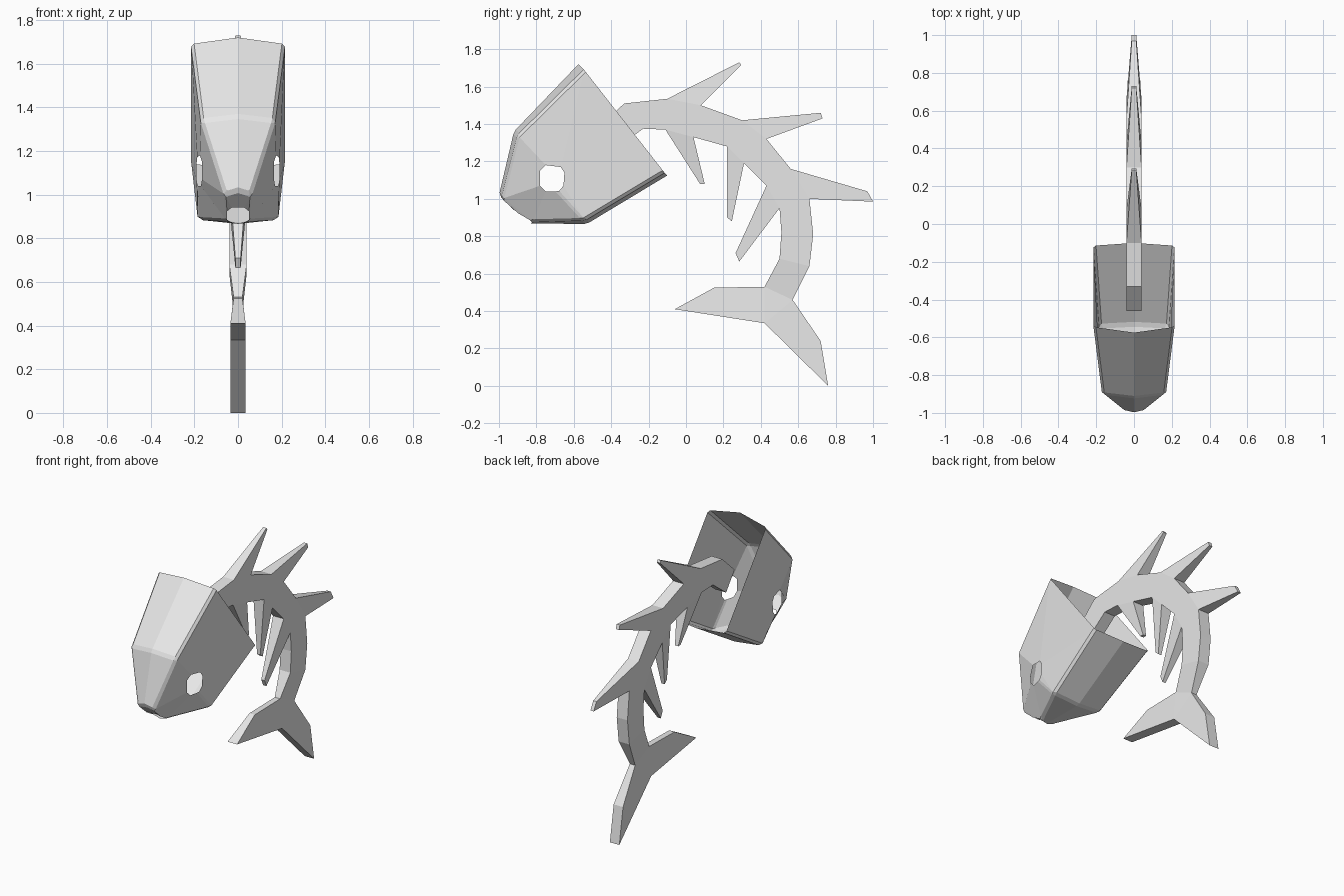
import bpy
import bmesh
from mathutils import Vector

cube = bpy.data.objects.get("Cube")
if cube:
    bpy.data.objects.remove(cube, do_unlink=True)

GREY = (0.8, 0.8, 0.8, 1.0)
bone = bpy.data.materials.new("bone_grey")
bone.use_nodes = True
bone.diffuse_color = GREY
shader = next(n for n in bone.node_tree.nodes if n.type == "BSDF_PRINCIPLED")
shader.inputs["Base Color"].default_value = GREY


def finish(bm, name):
    """Turn a bmesh into a named object in the scene."""
    mesh = bpy.data.meshes.new(name)
    bm.to_mesh(mesh)
    bm.free()
    mesh.materials.append(bone)
    obj = bpy.data.objects.new(name, mesh)
    bpy.context.scene.collection.objects.link(obj)
    return obj


def plate(name, panels):
    """Build a flat part from side panels of (y, z, half_width) points,
    mirrored across x and closed by walls along the outline."""
    bm = bmesh.new()
    verts = {}

    def vert(point, side):
        key = (point, side)
        if key not in verts:
            y, z, half = point
            verts[key] = bm.verts.new((side * half, y, z))
        return verts[key]

    edge_list = [(p[i - 1], p[i]) for p in panels for i in range(len(p))]
    for panel in panels:
        for side in (-1, 1):
            bm.faces.new([vert(p, side) for p in panel])
    # Walls stand only on edges used by a single panel
    for a, b in edge_list:
        if edge_list.count((a, b)) + edge_list.count((b, a)) == 1:
            bm.faces.new([vert(a, -1), vert(b, -1), vert(b, 1), vert(a, 1)])
    bmesh.ops.recalc_face_normals(bm, faces=bm.faces)
    return finish(bm, name)


# Backbone: matching upper and lower outlines from the skull to the tail
HALF, NECK, TIP = 0.04, 0.02, 0.012
upper = [(-.46, 1.39), (-.33, 1.51), (-.1, 1.535), (.08, 1.5), (.3, 1.42), (.43, 1.32),
         (.56, 1.16), (.66, 1.0), (.68, .81), (.66, .64), (.57, .46)]
lower = [(-.37, 1.27), (-.23, 1.375), (-.11, 1.37), (.04, 1.33), (.22, 1.28), (.31, 1.19),
         (.43, 1.07), (.5, .95), (.51, .82), (.5, .68), (.42, .53)]


def with_width(points):
    widths = [HALF] * (len(points) - 1) + [NECK]
    return [(y, z, w) for (y, z), w in zip(points, widths)]


upper, lower = with_width(upper), with_width(lower)
panels = [(upper[i], upper[i + 1], lower[i + 1], lower[i]) for i in range(len(upper) - 1)]

# Back spikes and ribs: tapered tips growing out of alternate segments
back_tips = [((.285, 1.73), (.295, 1.715)), ((.72, 1.46), (.73, 1.43)), ((.97, 1.04), (1.0, .985))]
rib_tips = [((.075, 1.08), (.1, 1.08)), ((.22, .9), (.245, .88)), ((.265, .71), (.285, .665))]
for row, tips in ((upper, back_tips), (lower, rib_tips)):
    for n, (near, far) in enumerate(tips):
        i = 2 + 2 * n
        panels.append((row[i], near + (TIP,), far + (TIP,), row[i + 1]))
plate("spine_and_ribs", panels)

# Tail fin: two lobes meeting at the narrow neck
FIN = 0.035
neck_top, neck_low = upper[-1], lower[-1]
notch = (.42, .335, FIN)
plate("tail_fin", [
    (neck_top, neck_low, notch),
    (neck_low, (.15, .525, NECK), (-.06, .41, FIN), notch),
    (neck_top, notch, (.76, 0, FIN), (.72, .24, FIN)),
])

# Skull shell: left half with eye and mouth openings, open at the back
skull = {
    "crown": (0, -.575, 1.72), "crown_side": (.215, -.545, 1.69),
    "brow": (0, -.92, 1.36), "brow_side": (.17, -.9, 1.34),
    "nose": (0, -1, 1.02), "nose_side": (.06, -.985, 1.0),
    "lip": (0, -.92, .94), "lip_side": (.03, -.915, .94),
    "mouth_side": (.055, -.895, .92),
    "jaw": (0, -.83, .868), "jaw_side": (.05, -.82, .878),
    "keel": (0, -.53, .866), "keel_side": (.185, -.54, .885),
    "throat": (0, -.1, 1.125), "throat_side": (.215, -.115, 1.14),
}
eye = [(.165, -.78, 1.07), (.165, -.78, 1.15), (.175, -.75, 1.18), (.187, -.67, 1.17),
       (.19, -.65, 1.14), (.19, -.655, 1.07), (.185, -.68, 1.04), (.17, -.75, 1.04)]
skull.update({f"eye{i}": p for i, p in enumerate(eye)})
skull_panels = [
    "crown crown_side brow_side brow",
    "brow brow_side nose_side nose",
    "nose nose_side lip_side lip",
    "nose_side mouth_side lip_side",
    "throat throat_side keel_side keel",
    "keel keel_side jaw_side jaw",
    "crown_side throat_side eye4 eye3",
    "crown_side eye3 eye2 brow_side",
    "throat_side keel_side eye5 eye4",
    "brow_side eye2 eye1 eye0 nose_side",
    "nose_side eye0 eye7 jaw_side mouth_side",
    "jaw_side eye7 eye6 keel_side",
    "keel_side eye6 eye5",
]
bm = bmesh.new()
corner = {name: bm.verts.new(p) for name, p in skull.items()}
for panel in skull_panels:
    bm.faces.new([corner[name] for name in panel.split()])
bmesh.ops.recalc_face_normals(bm, faces=bm.faces)
bm.normal_update()
bm.faces.ensure_lookup_table()
if bm.faces[0].normal.dot(Vector((0, -1, 1))) < 0:
    bmesh.ops.reverse_faces(bm, faces=bm.faces)
head = finish(bm, "skull")
mirror = head.modifiers.new("mirror", "MIRROR")
mirror.use_clip = True
bevel = head.modifiers.new("soft_edges", "BEVEL")
bevel.width = 0.014
bevel.segments = 1
bevel.limit_method = "ANGLE"
bevel.angle_limit = 0.4
